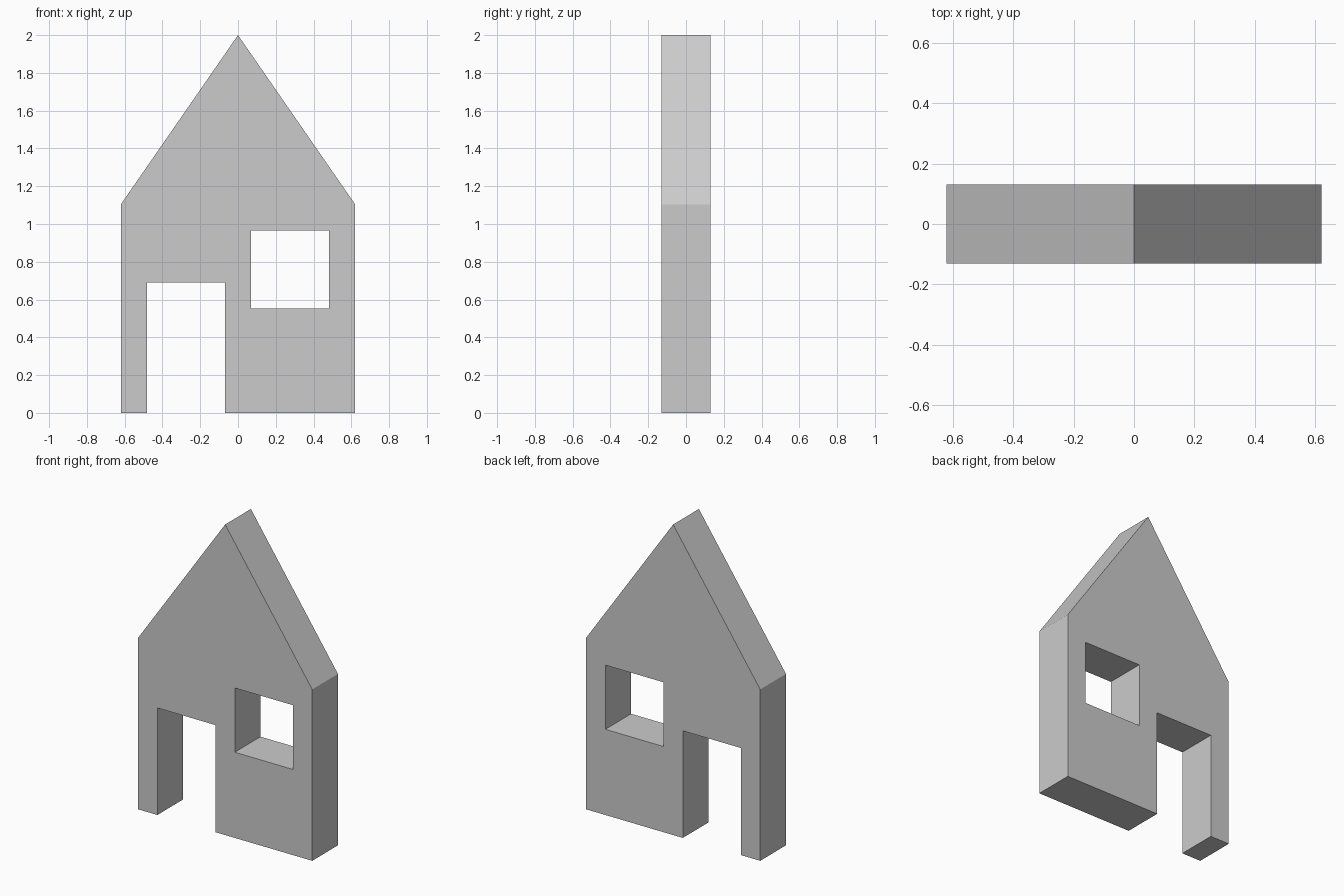
import bpy
import bmesh

if "Cube" in bpy.data.objects:
    bpy.data.objects.remove(bpy.data.objects["Cube"])

U = 2 / 29          # design module: the wall is 29 modules tall
HALF_DEPTH = 0.131


def prism(name, profile, half_depth):
    """Extrude a front-view (x, z) profile, given in modules, along y."""
    bm = bmesh.new()
    front = bm.faces.new([bm.verts.new((x * U, -half_depth, z * U)) for x, z in profile])
    ext = bmesh.ops.extrude_face_region(bm, geom=[front], use_keep_orig=True)
    verts = [g for g in ext["geom"] if isinstance(g, bmesh.types.BMVert)]
    bmesh.ops.translate(bm, verts=verts, vec=(0, 2 * half_depth, 0))
    bmesh.ops.recalc_face_normals(bm, faces=bm.faces)
    mesh = bpy.data.meshes.new(name)
    bm.to_mesh(mesh)
    bm.free()
    obj = bpy.data.objects.new(name, mesh)
    bpy.context.collection.objects.link(obj)
    return obj


# House wall: gabled outline with the doorway notched into the base
wall = prism("house_wall", [(-9, 0), (-7, 0), (-7, 10), (-1, 10), (-1, 0),
                            (9, 0), (9, 16), (0, 29), (-9, 16)], HALF_DEPTH)

# Square window opening
window = prism("window_cutter", [(1, 8), (7, 8), (7, 14), (1, 14)], HALF_DEPTH * 2)
window.hide_render = True
window.display_type = 'WIRE'

cut = wall.modifiers.new("window_opening", 'BOOLEAN')
cut.operation = 'DIFFERENCE'
cut.solver = 'EXACT'
cut.object = window
